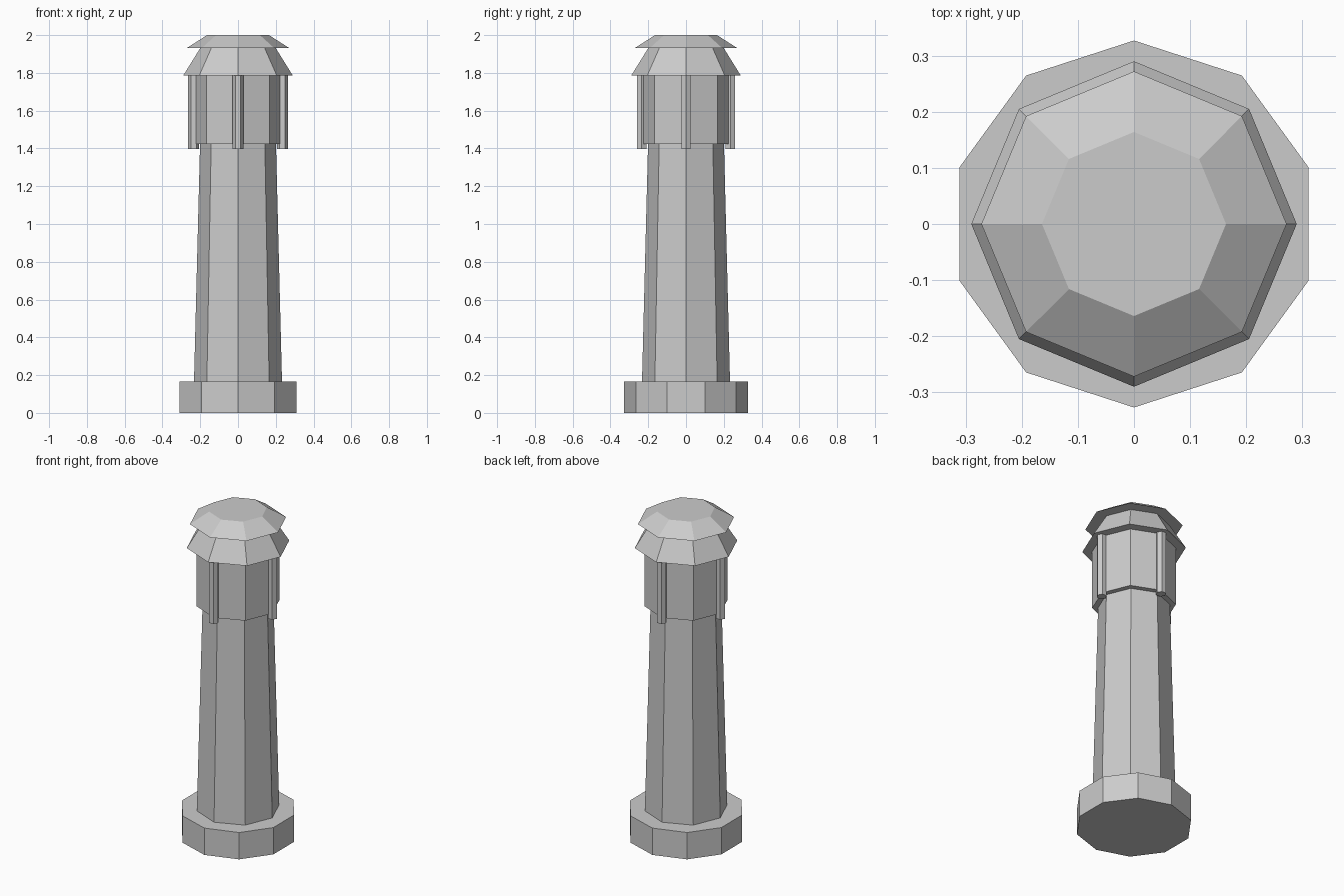
import bpy
import math

if "Cube" in bpy.data.objects:
    bpy.data.objects.remove(bpy.data.objects["Cube"])


def frustum(name, sides, r_low, r_high, z_low, z_high, x=0.0, y=0.0, start=90.0):
    """Closed prism or tapered prism with its first corner at the start angle."""
    def ring(r, z):
        angles = [math.radians(start + 360 * i / sides) for i in range(sides)]
        return [(x + r * math.cos(a), y + r * math.sin(a), z) for a in angles]

    verts = ring(r_low, z_low) + ring(r_high, z_high)
    faces = [tuple(reversed(range(sides))), tuple(range(sides, 2 * sides))]
    for i in range(sides):
        j = (i + 1) % sides
        faces.append((i, j, sides + j, sides + i))
    mesh = bpy.data.meshes.new(name)
    mesh.from_pydata(verts, [], faces)
    obj = bpy.data.objects.new(name, mesh)
    bpy.context.collection.objects.link(obj)
    return obj


# Ten-sided plinth
frustum("base", 10, 0.327, 0.327, 0.0, 0.165)

# Tapered eight-sided tower
frustum("shaft", 8, 0.233, 0.201, 0.165, 1.423)

# Wider lantern room
frustum("lantern_room", 8, 0.234, 0.234, 1.423, 1.786)

# Hexagonal posts on four corners of the lantern room
for i in range(4):
    a = math.radians(90 * i)
    frustum(f"post_{i + 1}", 6, 0.029, 0.029, 1.398, 1.786,
            0.235 * math.cos(a), 0.235 * math.sin(a), start=0)

# Two stacked roof tiers
frustum("lower_roof", 8, 0.29, 0.2, 1.786, 1.931)
frustum("upper_roof", 8, 0.272, 0.164, 1.931, 2.0)
